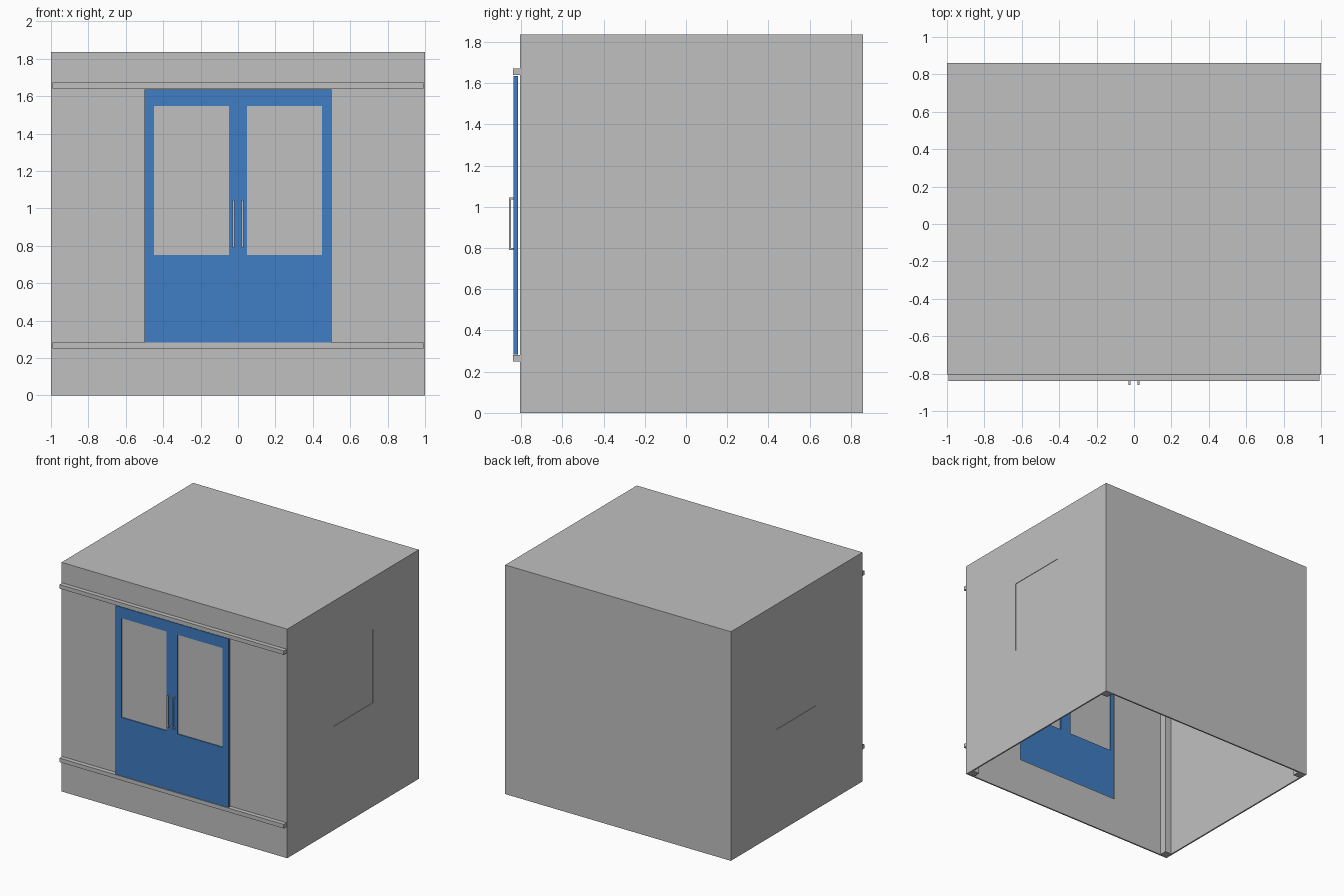
import bpy
import bmesh
from mathutils import Vector

old = bpy.data.objects.get("Cube")
if old:
    bpy.data.objects.remove(old, do_unlink=True)


def material(name, rgb):
    m = bpy.data.materials.new(name)
    m.use_nodes = True
    m.diffuse_color = (*rgb, 1)
    m.node_tree.nodes["Principled BSDF"].inputs["Base Color"].default_value = (*rgb, 1)
    return m


GREY = material("light grey", (0.53, 0.53, 0.53))
BLUE = material("door blue", (0.05, 0.205, 0.55))


def finish(name, bm, mat):
    bmesh.ops.recalc_face_normals(bm, faces=bm.faces)
    mesh = bpy.data.meshes.new(name)
    bm.to_mesh(mesh)
    bm.free()
    mesh.materials.append(mat)
    obj = bpy.data.objects.new(name, mesh)
    bpy.context.collection.objects.link(obj)
    return obj


def box(name, x, y, z, mat=GREY):
    """Box spanning the three given ranges."""
    bm = bmesh.new()
    bmesh.ops.create_cube(bm, size=1)
    for v in bm.verts:
        v.co = Vector([(r[0] + r[1]) / 2 + c * (r[1] - r[0])
                       for c, r in zip(v.co, (x, y, z))])
    return finish(name, bm, mat)


def plate(name, axis, depth, outer, inner, mat=GREY):
    """Upright plate across the x or y axis with one rectangular hole.
    Rectangles are (u0, u1, z0, z1)."""
    bm = bmesh.new()

    def loop(rect, d):
        u0, u1, z0, z1 = rect
        corners = ((u0, z0), (u1, z0), (u1, z1), (u0, z1))
        return [bm.verts.new((d, u, z) if axis == "x" else (u, d, z)) for u, z in corners]

    a, b = (loop(outer, d) for d in depth)
    c, e = (loop(inner, d) for d in depth)
    for p, q in ((a, b), (b, e), (e, c), (c, a)):
        for i in range(4):
            j = (i + 1) % 4
            bm.faces.new((p[i], p[j], q[j], q[i]))
    return finish(name, bm, mat)


FRONT, BACK, TOP = -0.805, 0.86, 1.835
T = 0.012      # wall thickness
POST = 0.07

# Cabin shell, open underneath
box("roof", (-1, 1), (FRONT, BACK), (TOP - T, TOP))
box("back_wall", (-1 + T, 1 - T), (BACK - T, BACK), (0, TOP - T))
plate("front_wall", "y", (FRONT, FRONT + T),
      (-1 + T, 1 - T, 0, TOP - T), (-0.47, 0.47, 0.32, 1.6))

# Side walls with a slightly sunk window pane, and the corner posts
for side, s in (("left", 1), ("right", -1)):
    wall = sorted((s * (1 - T), s))
    pane = sorted((s * (1 - 0.008), s * (1 - 0.004)))
    plate(side + "_wall", "x", wall, (FRONT, BACK, 0, TOP - T), (-0.22, 0.28, 0.83, 1.42))
    box(side + "_window_pane", pane, (-0.22, 0.28), (0.83, 1.42))
    post_x = sorted((s * (1 - T), s * (1 - POST)))
    box(side + "_front_post", post_x, (FRONT + T, FRONT + POST), (0.001, TOP - T))
    box(side + "_back_post", post_x, (BACK - POST, BACK - T), (0.001, TOP - T))

# Sliding rails above and below the doors
for name, z in (("bottom_rail", 0.25), ("top_rail", 1.64)):
    box(name, (-0.993, 0.993), (-0.84, FRONT), (z, z + 0.032))

# Door leaves with glass and bow handles
for side, s in (("left", 1), ("right", -1)):
    leaf = sorted((s * 0.001, s * 0.5))
    glass = sorted((s * 0.048, s * 0.449))
    plate(side + "_door", "y", (-0.836, -0.814),
          (*leaf, 0.283, 1.635), (*glass, 0.752, 1.547), BLUE)
    box(side + "_door_glass", glass, (-0.828, -0.822), (0.752, 1.547))
    hx = sorted((s * 0.02, s * 0.03))
    box(side + "_handle_bar", hx, (-0.86, -0.85), (0.79, 1.045))
    for end, z in (("lower", 0.79), ("upper", 1.035)):
        box(f"{side}_handle_{end}_arm", hx, (-0.85, -0.836), (z, z + 0.01))
